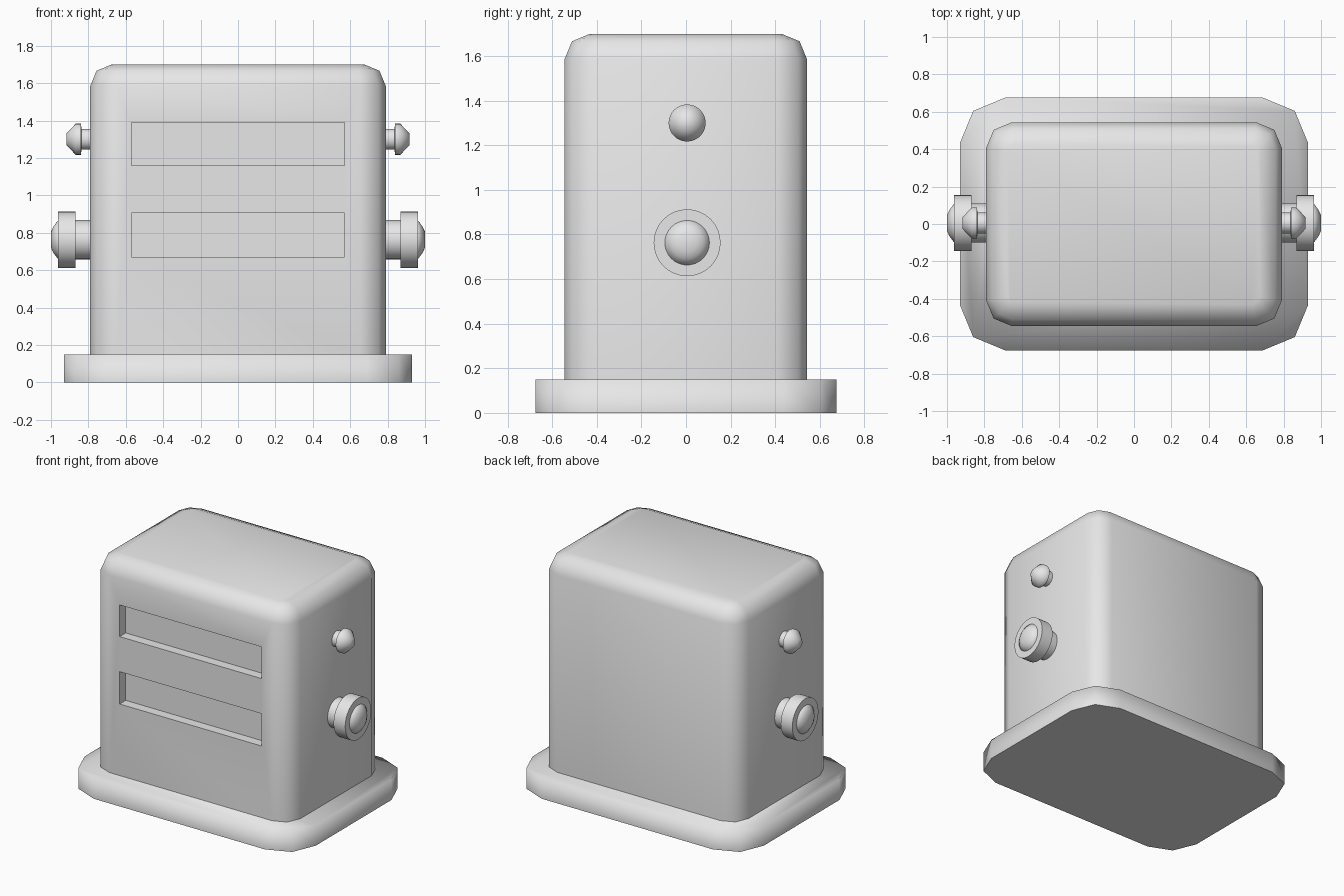
import bpy
import bmesh
import math
from mathutils import Matrix, Vector

cube = bpy.data.objects.get("Cube")
if cube:
    bpy.data.objects.remove(cube, do_unlink=True)

grey = bpy.data.materials.new("light_grey")
grey.use_nodes = True
grey.diffuse_color = (0.8, 0.8, 0.8, 1)
grey.node_tree.nodes["Principled BSDF"].inputs["Base Color"].default_value = (0.8, 0.8, 0.8, 1)


def make_object(name, bm):
    bmesh.ops.recalc_face_normals(bm, faces=bm.faces)
    mesh = bpy.data.meshes.new(name)
    bm.to_mesh(mesh)
    bm.free()
    mesh.materials.append(grey)
    obj = bpy.data.objects.new(name, mesh)
    bpy.context.collection.objects.link(obj)
    return obj


def smooth(obj, degrees):
    for poly in obj.data.polygons:
        poly.use_smooth = True
    obj.data.set_sharp_from_angle(angle=math.radians(degrees))


def box(name, low, high, corner=0, top=0):
    """Box with rounded vertical corners and an optional rounded top rim."""
    low, high = Vector(low), Vector(high)
    bm = bmesh.new()
    place = Matrix.Translation((low + high) / 2) @ Matrix.Diagonal((*(high - low), 1))
    bmesh.ops.create_cube(bm, size=1, matrix=place)
    if corner:
        upright = [e for e in bm.edges if abs(e.verts[0].co.z - e.verts[1].co.z) > 0.01]
        bmesh.ops.bevel(bm, geom=upright, offset=corner, segments=2, profile=0.5, affect='EDGES')
    if top:
        rim = [e for e in bm.edges if all(v.co.z > high.z - 0.001 for v in e.verts)]
        bmesh.ops.bevel(bm, geom=rim, offset=top, segments=2, profile=0.5, affect='EDGES')
    return make_object(name, bm)


def lathe_x(name, profile, side, z, y=0.005, sides=32):
    """Turn (x, radius) points about a sideways axis; side is +1 or -1."""
    bm = bmesh.new()
    rings = []
    for x, r in profile:
        angles = [2 * math.pi * i / sides for i in range(sides)]
        rings.append([bm.verts.new((side * x, y + r * math.cos(a), z + r * math.sin(a)))
                      for a in angles])
    for a, b in zip(rings, rings[1:]):
        for i in range(sides):
            j = (i + 1) % sides
            bm.faces.new((a[i], a[j], b[j], b[i]))
    bm.faces.new(rings[0])
    bm.faces.new(rings[-1])
    obj = make_object(name, bm)
    smooth(obj, 55)
    return obj


# Foot plate: soft upper rim, crisp underside
base = box("base_plate", (-0.93, -0.675, 0), (0.93, 0.675, 0.15), corner=0.24)
smooth(base, 50)
for edge in base.data.edges:
    if all(base.data.vertices[v].co.z > 0.1 for v in edge.vertices):
        edge.use_edge_sharp = False

# Main housing with two recessed slots in the front
body = box("body", (-0.79, -0.545, 0.14), (0.79, 0.543, 1.7), corner=0.135, top=0.115)
for low_z, high_z in ((0.67, 0.905), (1.16, 1.39)):
    cutter = box("slot_cutter", (-0.57, -0.7, low_z), (0.57, -0.475, high_z))
    cutter.hide_render = True
    cut = body.modifiers.new("slot", 'BOOLEAN')
    cut.operation = 'DIFFERENCE'
    cut.solver = 'EXACT'
    cut.object = cutter
    bpy.context.view_layer.objects.active = body
    bpy.ops.object.modifier_apply(modifier=cut.name)
    bpy.data.objects.remove(cutter, do_unlink=True)
smooth(body, 50)

# Knobs on both sides
for label, side in (("left", 1), ("right", -1)):
    lathe_x(label + "_upper_stem", [(0.77, 0.056), (0.845, 0.056)], side, 1.3)
    lathe_x(label + "_upper_cap",
            [(0.837, 0.06), (0.84, 0.083), (0.868, 0.083), (0.918, 0.03)], side, 1.3)
    lathe_x(label + "_lower_stem", [(0.77, 0.105), (0.88, 0.105)], side, 0.763)
    lathe_x(label + "_lower_collar", [(0.87, 0.15), (0.963, 0.15)], side, 0.763)
    lathe_x(label + "_lower_button",
            [(0.95, 0.1), (0.965, 0.1), (0.987, 0.07), (1.0, 0.042)], side, 0.763)
